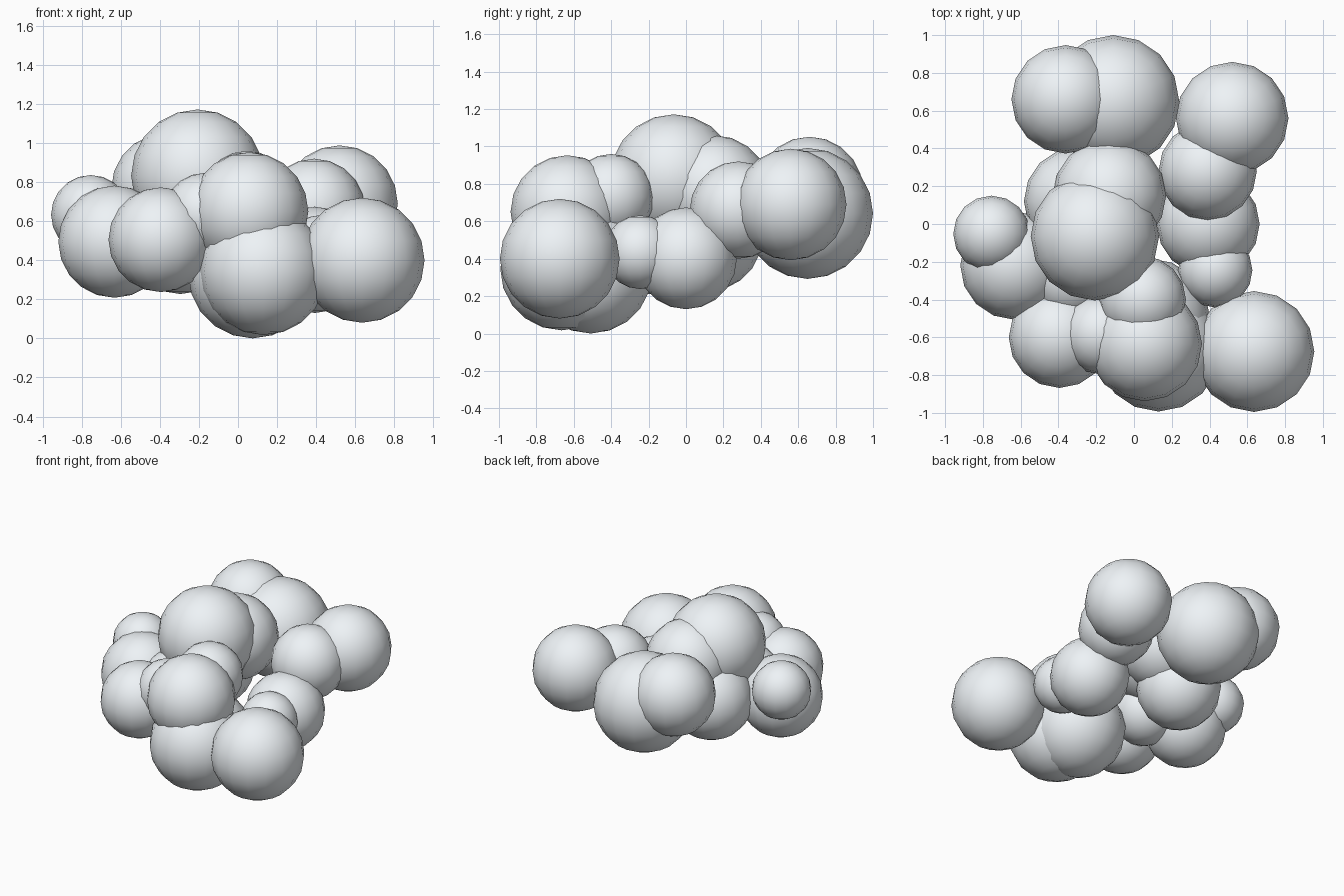
import bpy

# Cluster of low-poly, smooth-shaded puffs: x, y, z, radius
groups = {
    "back_puff": [
        (0.52, 0.56, 0.69, 0.298),
        (-0.11, 0.65, 0.642, 0.35),
        (-0.362, 0.66, 0.765, 0.287),
        (0.39, 0.28, 0.66, 0.26),
    ],
    "middle_puff": [
        (-0.13, 0.15, 0.76, 0.30),
        (-0.295, 0.12, 0.515, 0.288),
        (-0.207, -0.065, 0.832, 0.34),
        (0.393, 0.0, 0.402, 0.272),
        (0.43, -0.245, 0.435, 0.197),
        (0.045, -0.40, 0.73, 0.23),
    ],
    "left_puff": [
        (-0.754, -0.053, 0.633, 0.203),
        (-0.633, -0.22, 0.495, 0.287),
        (-0.33, -0.28, 0.52, 0.235),
        (-0.395, -0.60, 0.505, 0.268),
        (-0.17, -0.585, 0.635, 0.212),
    ],
    "front_puff": [
        (0.057, -0.635, 0.65, 0.303),
        (0.13, -0.665, 0.345, 0.328),
        (0.075, -0.51, 0.33, 0.33),
        (0.635, -0.675, 0.40, 0.32),
    ],
}

# Pale, near-white surface
pale = bpy.data.materials.new("pale_white")
pale.diffuse_color = (0.86, 0.9, 0.93, 1)


def puff(name, x, y, z, r):
    bpy.ops.mesh.primitive_uv_sphere_add(
        segments=16, ring_count=10, radius=r, location=(x, y, z))
    obj = bpy.context.object
    obj.name = name
    obj.data.materials.append(pale)
    bpy.ops.object.shade_smooth()


for group, puffs in groups.items():
    for i, p in enumerate(puffs, 1):
        puff(f"{group}_{i}", *p)
